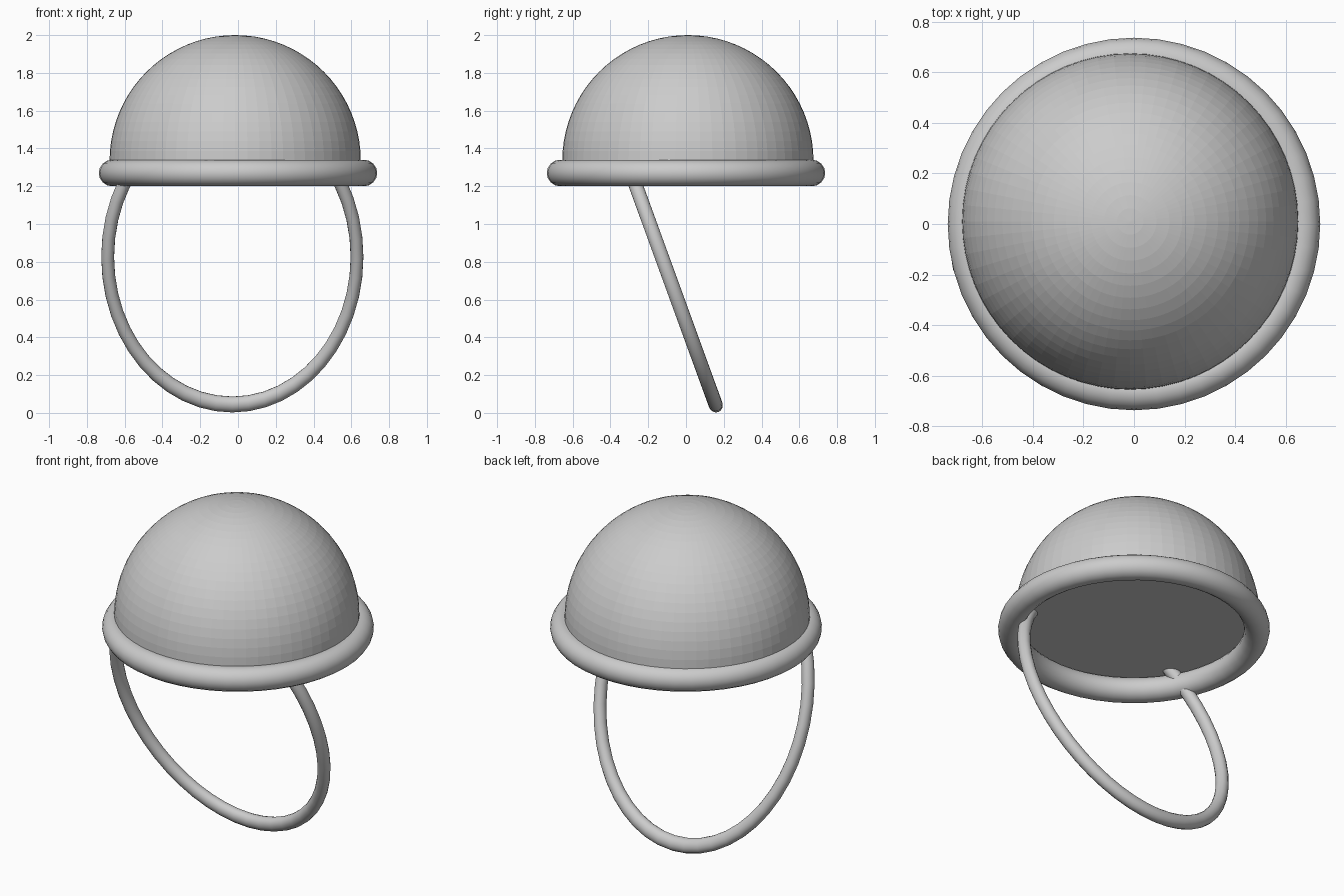
import bpy, bmesh, math
from math import radians

if "Cube" in bpy.data.objects:
    bpy.data.objects.remove(bpy.data.objects["Cube"])


def ring(name, loc, major, minor, rot=(0, 0, 0), scale=(1, 1, 1)):
    bpy.ops.mesh.primitive_torus_add(major_segments=48, minor_segments=16,
                                     major_radius=major, minor_radius=minor,
                                     location=loc, rotation=rot)
    ob = bpy.context.object
    ob.name = name
    ob.scale = scale
    bpy.ops.object.transform_apply(location=False, rotation=True, scale=True)
    bpy.ops.object.shade_smooth_by_angle(angle=radians(40))
    return ob


# Dome: flat-shaded hemisphere with a closed flat underside
bpy.ops.mesh.primitive_uv_sphere_add(segments=64, ring_count=40, radius=0.665,
                                     location=(-0.015, 0.01, 1.335))
dome = bpy.context.object
dome.name = "dome"
bm = bmesh.new()
bm.from_mesh(dome.data)
bmesh.ops.delete(bm, geom=[v for v in bm.verts if v.co.z < -0.001], context='VERTS')
cap = bmesh.ops.contextual_create(bm, geom=[e for e in bm.edges if e.is_boundary])
bmesh.ops.recalc_face_normals(bm, faces=bm.faces[:])
bm.to_mesh(dome.data)
bm.free()

# Rolled rim around the dome's base
ring("rim", (0, 0, 1.27), 0.667, 0.07)

# Tilted oval strap, its upper part hidden inside the dome
ring("strap", (-0.03, -0.128, 0.826), 0.66, 0.034,
     rot=(radians(110), 0, 0), scale=(1, 1.26, 1.1))
